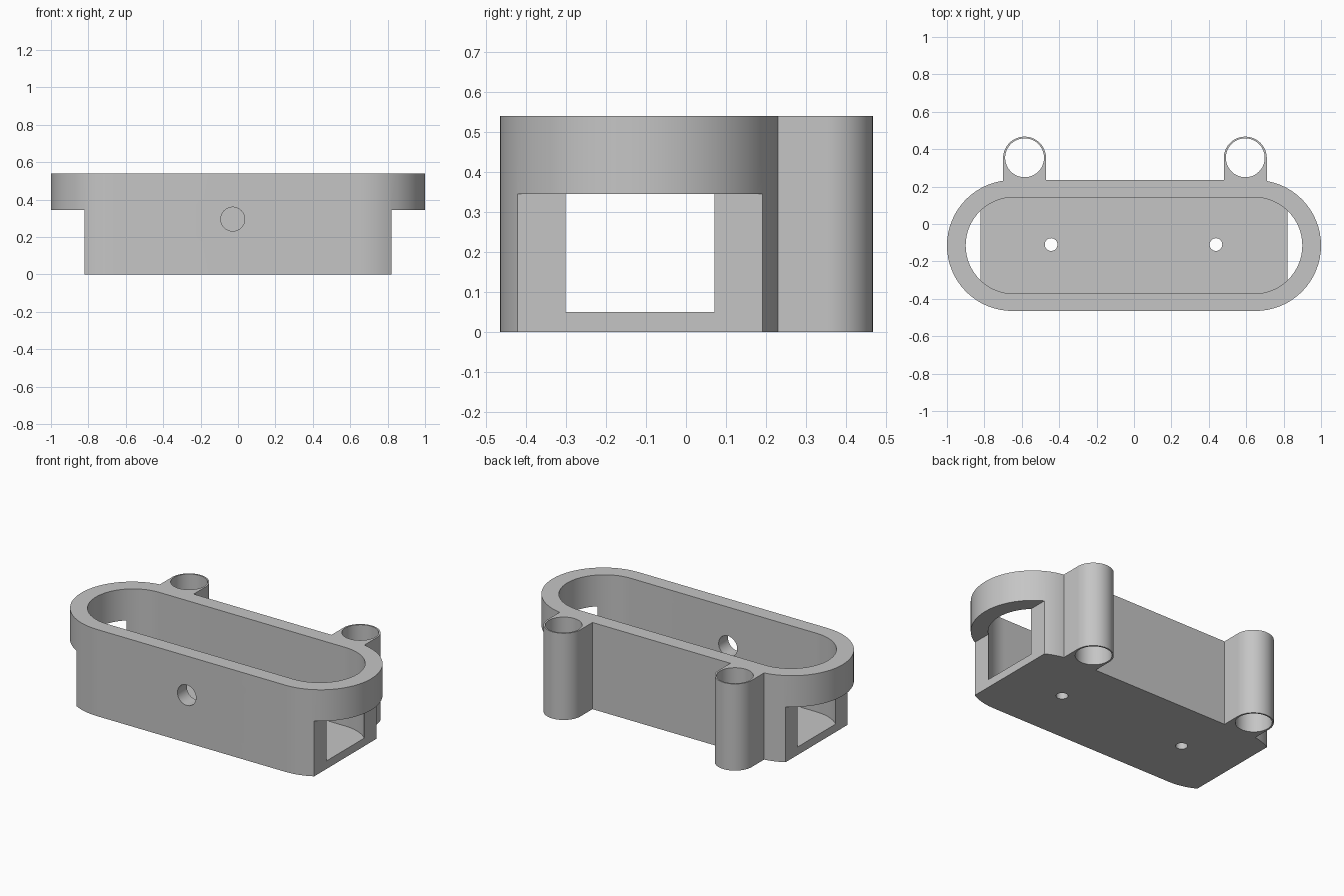
import bpy
import bmesh
from math import cos, sin, pi
from mathutils import Matrix

cube = bpy.data.objects.get("Cube")
if cube:
    bpy.data.objects.remove(cube, do_unlink=True)

HEIGHT = 0.54       # full height
MID_Y = -0.115      # centre line of the tray
FLOOR = 0.05        # floor thickness
STEP = 0.345        # underside of the overhanging rim ends
TUBE_Y = 0.352

grey = bpy.data.materials.new("plain grey")
grey.use_nodes = True
colour = (0.56, 0.56, 0.56, 1)
grey.diffuse_color = colour
grey.node_tree.nodes["Principled BSDF"].inputs["Base Color"].default_value = colour


def arc(cx, cy, r, start, end, n=32):
    return [(cx + r * cos(start + (end - start) * i / n),
             cy + r * sin(start + (end - start) * i / n)) for i in range(n + 1)]


def extrude(name, outline, z0, z1):
    """Solid prism from a counter-clockwise outline."""
    bm = bmesh.new()
    face = bm.faces.new([bm.verts.new((x, y, z0)) for x, y in outline])
    top = bmesh.ops.extrude_face_region(bm, geom=[face])["geom"]
    moved = [v for v in top if isinstance(v, bmesh.types.BMVert)]
    bmesh.ops.translate(bm, verts=moved, vec=(0, 0, z1 - z0))
    bmesh.ops.recalc_face_normals(bm, faces=bm.faces)
    mesh = bpy.data.meshes.new(name)
    bm.to_mesh(mesh)
    bm.free()
    mesh.materials.append(grey)
    obj = bpy.data.objects.new(name, mesh)
    bpy.context.collection.objects.link(obj)
    return obj


def slot(half_length, r):
    c = half_length - r
    return arc(c, MID_Y, r, -pi / 2, pi / 2) + arc(-c, MID_Y, r, pi / 2, 3 * pi / 2)


def circle(x, y, r, n=48):
    return arc(x, y, r, 0, 2 * pi, n)[:-1]


def combine(target, tool, operation):
    """Apply a boolean and discard the tool."""
    tool.hide_render = True
    mod = target.modifiers.new(tool.name, 'BOOLEAN')
    mod.operation = operation
    mod.solver = 'EXACT'
    mod.object = tool
    bpy.context.view_layer.objects.active = target
    bpy.ops.object.modifier_apply(modifier=mod.name)
    bpy.data.objects.remove(tool, do_unlink=True)


# Outer body with rounded ends
housing = extrude("housing", slot(1.0, 0.35), 0, HEIGHT)

# Rear tube mounts: round outside, straight cheeks running into the back wall
tubes = (-0.585, 0.595)
for x in tubes:
    r = 0.115
    outline = [(x - r, 0.18), (x + r, 0.18)] + arc(x, TUBE_Y, r, 0, pi)
    combine(housing, extrude("tube_mount", outline, 0, HEIGHT), 'UNION')

# Open cavity above the floor
combine(housing, extrude("cavity", slot(0.9, 0.2575), FLOOR, 0.7), 'DIFFERENCE')

# Square off both ends below the rim, which opens the end windows
for a, b in ((0.82, 1.2), (-1.2, -0.82)):
    box = [(a, -0.7), (b, -0.7), (b, 0.5), (a, 0.5)]
    combine(housing, extrude("end_cut", box, -0.1, STEP), 'DIFFERENCE')

# Tube bores and floor screw holes
for x in tubes:
    combine(housing, extrude("tube_bore", circle(x, TUBE_Y + 0.002, 0.104), -0.1, 0.7), 'DIFFERENCE')
for x in (-0.443, 0.438):
    combine(housing, extrude("floor_hole", circle(x, -0.11, 0.034, 32), -0.1, 0.1), 'DIFFERENCE')

# Cable hole through the front wall only
hole = extrude("front_hole", circle(0, 0, 0.064), -0.1, 0.1)
hole.data.transform(Matrix.Translation((-0.028, -0.42, 0.296)) @ Matrix.Rotation(pi / 2, 4, 'X'))
combine(housing, hole, 'DIFFERENCE')

# Smooth curves, crisp edges
bpy.ops.object.select_all(action='DESELECT')
housing.select_set(True)
bpy.context.view_layer.objects.active = housing
bpy.ops.object.shade_smooth_by_angle(angle=pi / 6)
